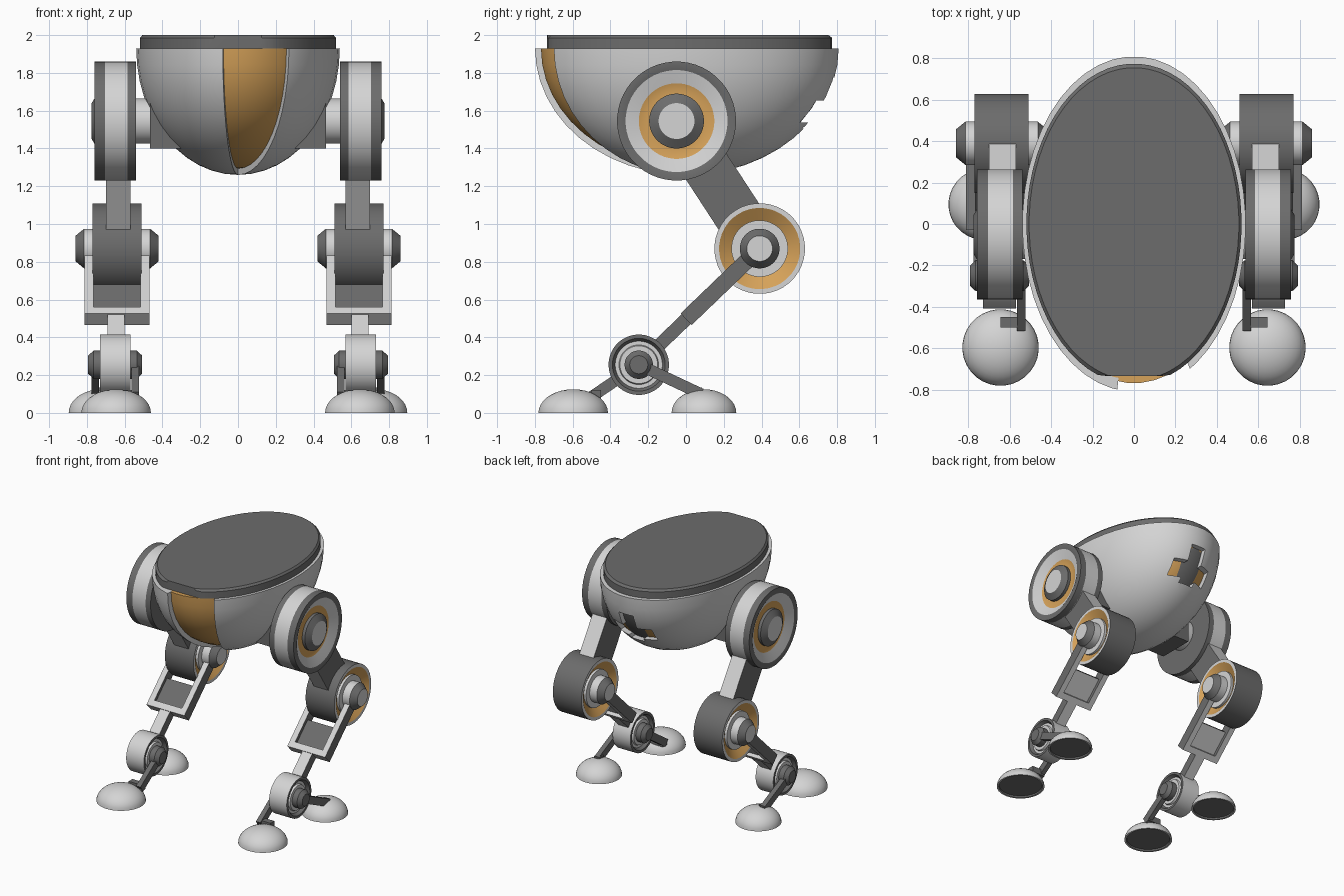
import bpy, bmesh, math
from mathutils import Matrix, Vector

if "Cube" in bpy.data.objects:
    bpy.data.objects.remove(bpy.data.objects["Cube"])


def material(name, rgb):
    m = bpy.data.materials.new(name)
    m.diffuse_color = (*rgb, 1)
    m.use_nodes = True
    m.node_tree.nodes["Principled BSDF"].inputs["Base Color"].default_value = m.diffuse_color
    return m


MATS = [material("light grey", (0.66, 0.66, 0.66)),
        material("dark grey", (0.15, 0.15, 0.15)),
        material("orange", (0.67, 0.36, 0.10))]
L, D, O = 0, 1, 2


def finish(bm, name, mirror=False, smooth=True):
    me = bpy.data.meshes.new(name)
    bm.to_mesh(me)
    bm.free()
    ob = bpy.data.objects.new(name, me)
    bpy.context.collection.objects.link(ob)
    for m in MATS:
        me.materials.append(m)
    if smooth:
        shade(ob)
    if mirror:
        ob.modifiers.new("other side", 'MIRROR')
    return ob


def shade(ob):
    bpy.ops.object.select_all(action='DESELECT')
    ob.select_set(True)
    bpy.context.view_layer.objects.active = ob
    bpy.ops.object.shade_smooth_by_angle(angle=math.radians(30))


def lathe(profile, mats, centre, axis='X', n=40, sx=1, sy=1, closed=False):
    """Turn (along, radius) points round an axis; one material per segment."""
    bm = bmesh.new()
    c = Vector(centre)
    rings = []
    for a, r in profile:
        ring = []
        for i in range(n):
            t = 2 * math.pi * (i + 0.5) / n
            u, v = r * math.cos(t), r * math.sin(t)
            p = (a, u, v) if axis == 'X' else (u * sx, v * sy, a)
            ring.append(bm.verts.new(c + Vector(p)))
        rings.append(ring)
    pairs = list(zip(rings, rings[1:]))
    if closed:
        pairs.append((rings[-1], rings[0]))
    for k, (p, q) in enumerate(pairs):
        for i in range(n):
            j = (i + 1) % n
            f = bm.faces.new((p[i], p[j], q[j], q[i]))
            f.material_index = mats[k] if isinstance(mats, list) else mats
    bmesh.ops.remove_doubles(bm, verts=bm.verts, dist=1e-5)
    bmesh.ops.recalc_face_normals(bm, faces=bm.faces)
    return bm


def bar(p, q, width, x0, x1, side=D, edge=L):
    """Box from p to q in the side plane, spanning x0..x1."""
    p, q = Vector((0, *p)), Vector((0, *q))
    d = q - p
    w = Vector((1, 0, 0)).cross(d).normalized() * width
    mid = (p + q) / 2 + Vector(((x0 + x1) / 2, 0, 0))
    m = Matrix((Vector((x1 - x0, 0, 0)), d, w)).transposed().to_4x4()
    bm = bmesh.new()
    bmesh.ops.create_cube(bm, size=1, matrix=Matrix.Translation(mid) @ m)
    bmesh.ops.recalc_face_normals(bm, faces=bm.faces)
    bm.normal_update()
    for f in bm.faces:
        f.material_index = side if abs(f.normal.x) > 0.9 else edge
    return bm


def both_ends(half):
    """Mirror a half profile (offset, radius) into a full one."""
    return [(-a, r) for a, r in reversed(half)] + half


# ---------- body ----------
Z = 1.93
arc = [math.radians(90 - 7.5 * i) for i in range(13)]
outer = [(-0.67 * math.sin(t), max(math.cos(t), 0)) for t in arc]
outer[0] = (-0.67, 0)
inner = [(a * 0.93, r * 0.93) for a, r in reversed(outer)]
shell = finish(lathe(outer + inner, L, (0, 0, Z), 'Z', 48, 0.54, 0.81), "body_shell", smooth=False)

# cutters for the front stripe and the cross-shaped back vent
wedge = bmesh.new()
tri = [(0, 0), (-0.108, -1.07), (0.36, -0.933)]
face = wedge.faces.new([wedge.verts.new((x, y, 1.0)) for x, y in tri])
top = bmesh.ops.extrude_face_region(wedge, geom=[face])["geom"]
bmesh.ops.translate(wedge, vec=(0, 0, 1.3), verts=[v for v in top if isinstance(v, bmesh.types.BMVert)])
bmesh.ops.recalc_face_normals(wedge, faces=wedge.faces)
cutters = [wedge,
           bar((0.3, 1.64), (1.1, 1.64), 0.27, -0.065, 0.065, L, L),
           bar((0.3, 1.595), (1.1, 1.595), 0.115, -0.17, 0.17, L, L)]
bpy.context.view_layer.objects.active = shell
for bm in cutters:
    c = finish(bm, "cutter", smooth=False)
    c.hide_render = True
    bpy.context.view_layer.objects.active = shell
    b = shell.modifiers.new("cut", 'BOOLEAN')
    b.operation, b.solver, b.object = 'DIFFERENCE', 'EXACT', c
    bpy.ops.object.modifier_apply(modifier=b.name)
    bpy.data.objects.remove(c)
shade(shell)

# inner bowl: orange, with a dark strip down the back
core = lathe([(a * 0.95, r * 0.95) for a, r in outer] + [(0, 0)], O, (0, 0, Z), 'Z', 48, 0.54, 0.81)
for f in core.faces:
    c = f.calc_center_median()
    if c.y > 0 and abs(c.x) < 0.064:
        f.material_index = D
finish(core, "inner_bowl")

# top lid, slightly flattened at the front
lid = lathe([(0, 0), (0, 1), (0.055, 1), (0.07, 0.975), (0.07, 0)], D, (0, 0, Z), 'Z', 64, 0.52, 0.775)
for v in lid.verts:
    v.co.y = max(v.co.y, -0.735)
finish(lid, "top_lid")

# ---------- legs (built on the right, mirrored to the left) ----------
HIP, KNEE, ANKLE = (-0.05, 1.545), (0.39, 0.87), (-0.25, 0.255)

finish(bar((-0.2, 1.55), (0.1, 1.55), 0.3, 0.2, 0.465, D, D), "hip_block", True, False)
finish(lathe([(0.44, 0), (0.44, 0.12), (0.56, 0.12), (0.56, 0)], L, (0, *HIP)), "hip_axle", True)
finish(lathe([(0.54, 0), (0.54, 0.315), (0.585, 0.315), (0.705, 0.315), (0.76, 0.315),
              (0.76, 0.27), (0.72, 0.2), (0.72, 0.145), (0.745, 0.145), (0.775, 0.095), (0.775, 0)],
             [D, D, L, D, D, L, O, D, D, L], (0, *HIP), n=48), "hip_wheel", True)

finish(bar(HIP, KNEE, 0.255, 0.57, 0.70), "thigh", True, False)

knee = [(0.13, 0.24), (0.13, 0.215), (0.09, 0.15), (0.11, 0.15), (0.11, 0.105),
        (0.175, 0.105), (0.22, 0.068), (0.22, 0)]
km = [L, O, L, L, L, D, L]
finish(lathe(both_ends(knee), km[::-1] + [D] + km, (0.64, *KNEE)), "knee_wheel", True)

# shin: a fork with a cover plate, joined into one bar
axis = (Vector(ANKLE) - Vector(KNEE)).normalized()


def along(t):
    return tuple(Vector(KNEE) + axis * t)


finish(bar(along(-0.03), along(0.50), 0.085, 0.765, 0.812), "shin_outer_arm", True, False)
finish(bar(along(-0.03), along(0.50), 0.085, 0.468, 0.515), "shin_inner_arm", True, False)
finish(bar(along(0.49), along(0.54), 0.085, 0.468, 0.812), "shin_crossbar", True, False)
finish(bar(along(0.53), along(0.82), 0.07, 0.602, 0.692), "lower_shin", True, False)
plate = bar(along(0.29), along(0.49), 0.03, 0.50, 0.78, D, D)
for f in plate.faces:
    if f.normal.z < -0.5 and f.normal.y > 0.5:
        f.material_index = L
finish(plate, "shin_plate", True, False)

ankle = [(0.08, 0.16), (0.08, 0.14), (0.055, 0.125), (0.055, 0.105), (0.07, 0.1), (0.07, 0.075),
         (0.115, 0.075), (0.143, 0.048), (0.143, 0)]
am = [D, D, L, L, L, D, D, D]
finish(lathe(both_ends(ankle), am[::-1] + [L] + am, (0.65, *ANKLE)), "ankle_wheel", True)

# feet: low domes with dark soles, each on a strut and a cross pin
for name, x, y, r, strut_x, tip in (("front", 0.645, -0.597, 0.185, 0.545, (-0.50, 0.085)),
                                    ("rear", 0.725, 0.095, 0.172, 0.755, (0.08, 0.10))):
    dome = [(0.125 * math.sin(math.radians(a)), r * math.cos(math.radians(a))) for a in range(0, 90, 10)]
    finish(lathe([(0.012, 0), (0.012, r * 0.9), (0, r * 0.92)] + dome + [(0.125, 0)],
                 [D, D, L] + [L] * 9, (x, y, 0), 'Z', 32), name + "_foot", True)
    finish(bar(ANKLE, tip, 0.06, strut_x - 0.02, strut_x + 0.02, D, D), name + "_foot_strut", True, False)
    py = tip[0] + (0.025 if name == "front" else -0.02)
    finish(bar((py - 0.025, tip[1] + 0.01), (py + 0.025, tip[1] + 0.01), 0.05,
               min(x, strut_x - 0.02), max(x, strut_x + 0.02), D, D), name + "_foot_pin", True, False)
